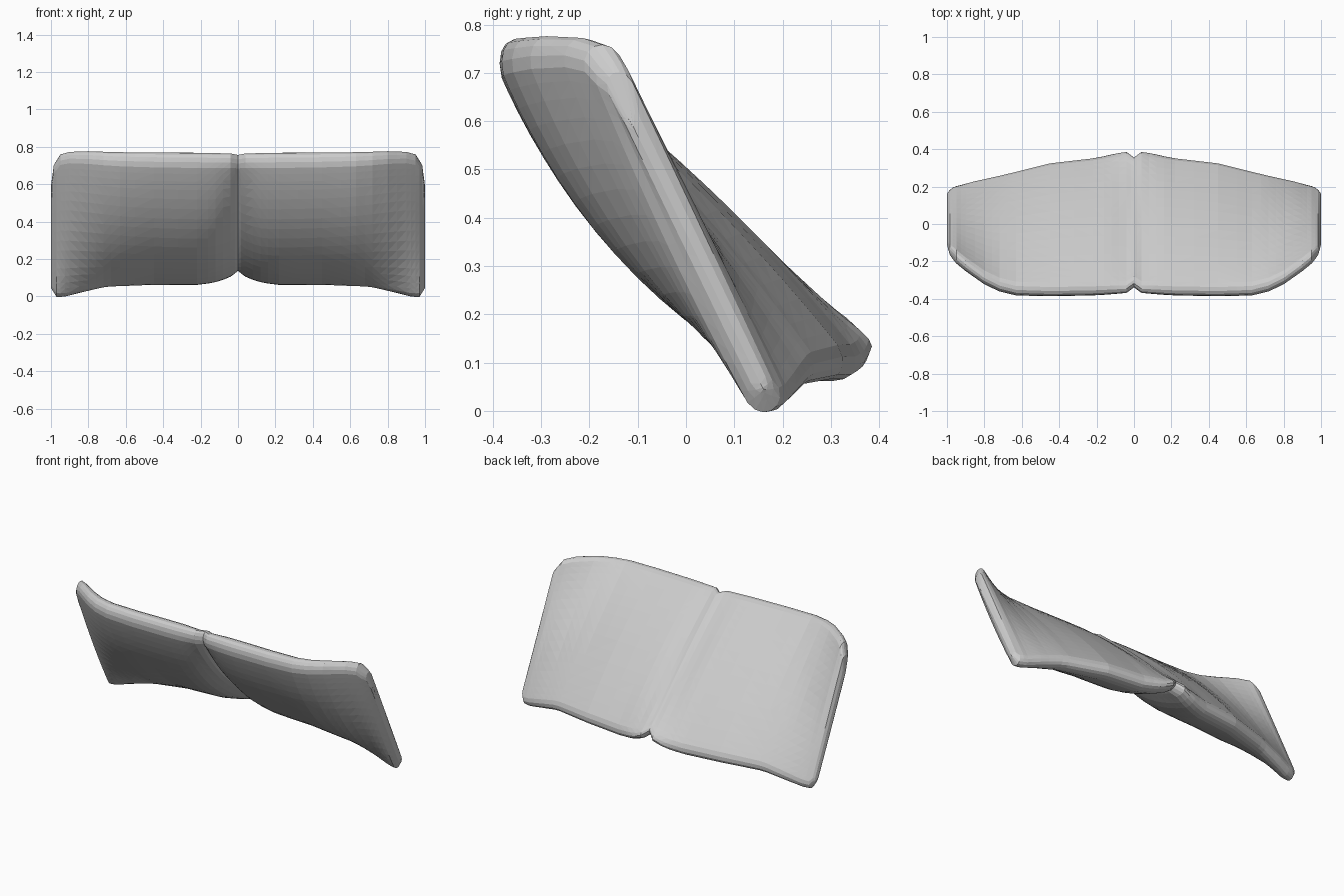
import bpy, bmesh, math
from mathutils import Vector

old = bpy.data.objects.get("Cube")
if old:
    bpy.data.objects.remove(old, do_unlink=True)

# Rim guides for one half: x, y, z
TOP_RIM = [(0, -.33, .748), (.04, -.36, .756), (.2, -.37, .758), (.45, -.374, .76),
           (.63, -.368, .763), (.72, -.345, .766), (.8, -.305, .77), (.9, -.232, .768),
           (.95, -.19, .755), (.985, -.15, .7), (1, -.11, .59)]
LOW_RIM = [(0, .35, .15), (.04, .38, .12), (.1, .37, .095), (.2, .345, .075), (.45, .315, .075),
           (.7, .25, .062), (.85, .212, .024), (.93, .188, .002), (.97, .176, 0), (1, .16, .045)]
COLUMNS = [0, .015, .04, .08, .12, .16, .22, .32, .45, .55, .63, .68, .72, .76, .8, .85, .9,
           .925, .95, .97, .985, .995, 1]
ROWS = 22


def along(rim, x):
    """Point on a rim guide at the given x."""
    for a, b in zip(rim, rim[1:]):
        if x <= b[0]:
            return Vector(a).lerp(Vector(b), (x - a[0]) / (b[0] - a[0]))


def rounding(distance, radius):
    """Quarter-round falloff near a border."""
    k = max(0, 1 - distance / radius)
    return math.sqrt(max(0, 1 - k * k))


def section(x):
    """Closed loop of points round the pad: down the back, up the front."""
    top, low = along(TOP_RIM, x), along(LOW_RIM, x)
    span = low - top
    back = Vector((0, -span.z, span.y)).normalized()
    crease = .55 + .45 * math.sqrt(min(1, x / .13))
    valley = .045 * math.exp(-(x / .12) ** 2)
    loop = []
    for i in range(2 * ROWS):
        s = -math.cos(math.pi * i / ROWS)
        border = rounding(1 - abs(s), .1) * rounding(1 - x, .05)
        belly = max(0, 1 - s * s)
        if i <= ROWS:
            h = .038 + .037 * belly * (1 - x * x) - valley * math.sqrt(belly) * (1 + .3 * s)
        else:
            h = -.038 - .112 * belly * (1 + .05 * s) * (1 - x ** 4) * crease
        loop.append(top + span * (s + 1) / 2 + back * h * border)
    return loop


# Pad half, lofted from the middle crease to the outer end
bm = bmesh.new()
loops = [[bm.verts.new(p) for p in section(x)] for x in COLUMNS]
for a, b in zip(loops, loops[1:]):
    for i in range(2 * ROWS):
        j = (i + 1) % (2 * ROWS)
        bm.faces.new((a[i], a[j], b[j], b[i]))
bmesh.ops.remove_doubles(bm, verts=bm.verts, dist=.0004)
bmesh.ops.recalc_face_normals(bm, faces=bm.faces)
if sum(f.normal.y * f.calc_area() for f in bm.faces if f.calc_center_median().y > .3) < 0:
    bmesh.ops.reverse_faces(bm, faces=bm.faces)
bmesh.ops.triangulate(bm, faces=bm.faces)
mesh = bpy.data.meshes.new("curved_pad")
bm.to_mesh(mesh)
bm.free()

# Plain grey fabric
grey = bpy.data.materials.new("light_grey")
grey.use_nodes = True
grey.diffuse_color = (.6, .6, .6, 1)
grey.node_tree.nodes["Principled BSDF"].inputs["Base Color"].default_value = (.6, .6, .6, 1)
mesh.materials.append(grey)

# Whole pad, mirrored across the crease
pad = bpy.data.objects.new("curved_pad", mesh)
bpy.context.collection.objects.link(pad)
mirror = pad.modifiers.new("other_half", 'MIRROR')
mirror.use_clip = True
mirror.merge_threshold = .001
